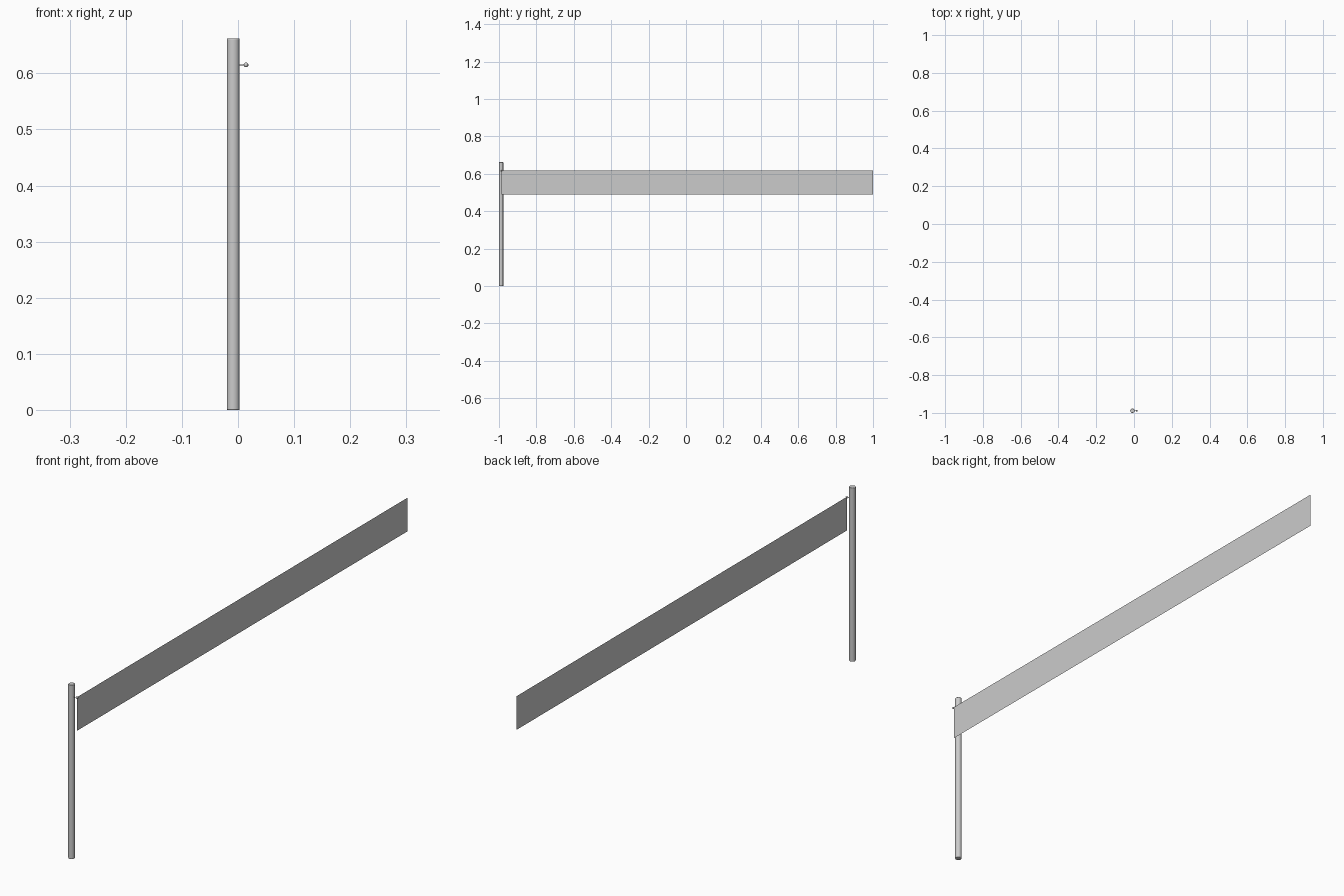
import bpy, math

if "Cube" in bpy.data.objects:
    bpy.data.objects.remove(bpy.data.objects["Cube"])

POST_X, POST_Y, R = -0.0085, -0.9885, 0.0115
HOOK_Z, FLAG_X = 0.615, 0.0142


def finish(name):
    ob = bpy.context.object
    ob.name = name
    bpy.ops.object.shade_smooth_by_angle(angle=math.radians(35))
    return ob


# Upright pole with slightly eased rims
bpy.ops.mesh.primitive_cylinder_add(vertices=32, radius=R, depth=0.662,
                                    location=(POST_X, POST_Y, 0.331))
pole = bpy.context.object
bev = pole.modifiers.new("rim", 'BEVEL')
bev.width, bev.segments = 0.0015, 2
bev.limit_method = 'ANGLE'
finish("pole")

# Thin pin from the pole through the knob
bpy.ops.mesh.primitive_cylinder_add(vertices=12, radius=0.0012, depth=0.019,
                                    location=(0.0098, POST_Y, HOOK_Z),
                                    rotation=(0, math.pi / 2, 0))
finish("pin")

# Small knob holding the banner corner
bpy.ops.mesh.primitive_uv_sphere_add(segments=16, ring_count=8, radius=0.0042,
                                     location=(FLAG_X, POST_Y, HOOK_Z))
finish("knob")

# Long flat banner, a single sheet
y0, y1, z0, z1 = -0.987, 1.0, 0.489, 0.617
mesh = bpy.data.meshes.new("banner")
mesh.from_pydata([(FLAG_X, y0, z0), (FLAG_X, y1, z0),
                  (FLAG_X, y1, z1), (FLAG_X, y0, z1)], [], [(0, 1, 2, 3)])
banner = bpy.data.objects.new("banner", mesh)
bpy.context.collection.objects.link(banner)
